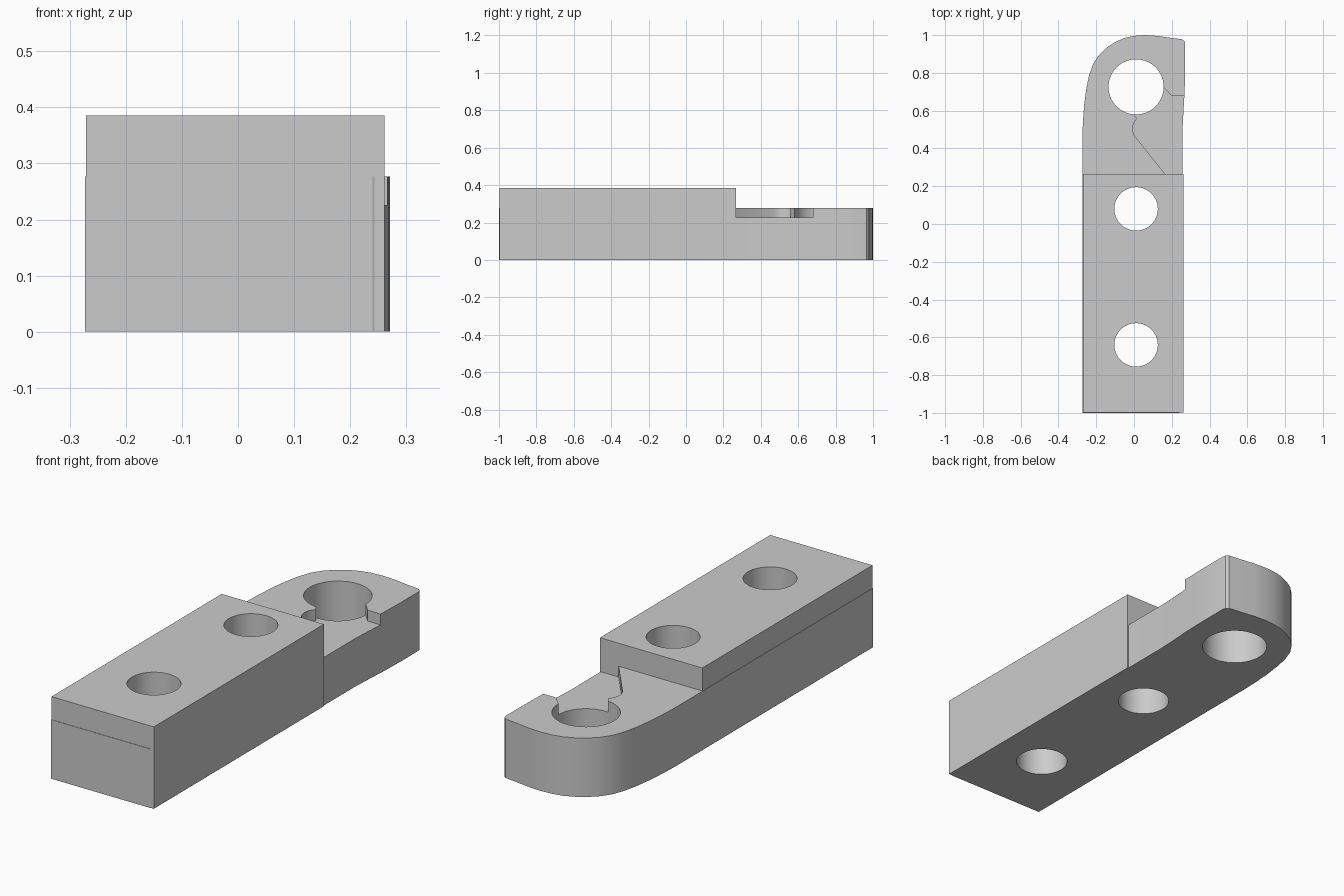
import bpy, bmesh
from math import radians, sin, cos, tau

old = bpy.data.objects.get("Cube")
if old:
    bpy.data.objects.remove(old, do_unlink=True)

grey = bpy.data.materials.new("plain_grey")
grey.use_nodes = True
grey.diffuse_color = (0.6, 0.6, 0.6, 1)
grey.node_tree.nodes["Principled BSDF"].inputs["Base Color"].default_value = (0.6, 0.6, 0.6, 1)


def prism(name, outline, bottom, top):
    """Extrude a closed plan outline from bottom to top."""
    bm = bmesh.new()
    face = bm.faces.new([bm.verts.new((x, y, bottom)) for x, y in outline])
    moved = bmesh.ops.extrude_face_region(bm, geom=[face])["geom"]
    bmesh.ops.translate(bm, vec=(0, 0, top - bottom),
                        verts=[v for v in moved if isinstance(v, bmesh.types.BMVert)])
    bmesh.ops.recalc_face_normals(bm, faces=bm.faces)
    mesh = bpy.data.meshes.new(name)
    bm.to_mesh(mesh)
    bm.free()
    mesh.materials.append(grey)
    obj = bpy.data.objects.new(name, mesh)
    bpy.context.collection.objects.link(obj)
    return obj


def circle(x, y, radius, sides=64):
    return [(x + radius * cos(tau * i / sides), y + radius * sin(tau * i / sides))
            for i in range(sides)]


def combine(body, other, operation):
    """Apply a boolean and remove the tool object."""
    other.hide_render = True
    mod = body.modifiers.new(operation, "BOOLEAN")
    mod.operation, mod.object, mod.solver = operation, other, "EXACT"
    bpy.context.view_layer.objects.active = body
    bpy.ops.object.modifier_apply(modifier=mod.name)
    bpy.data.objects.remove(other, do_unlink=True)


# Full-length plate with a rounded nose
plate_outline = [
    (-0.273, -1), (0.24, -1), (0.257, -0.99), (0.257, 0.5), (0.262, 0.6),
    (0.268, 0.7), (0.271, 0.82), (0.271, 0.95), (0.268, 0.966), (0.255, 0.978),
    (0.19, 0.986), (0.12, 0.996), (0.06, 1), (0.0, 0.996), (-0.05, 0.985),
    (-0.1, 0.963), (-0.145, 0.934), (-0.185, 0.895), (-0.215, 0.85),
    (-0.237, 0.79), (-0.252, 0.72), (-0.264, 0.63), (-0.271, 0.53), (-0.273, 0.45)]
body = prism("clamp_body", plate_outline, 0, 0.277)

# Shallow latch recess open to one side
recess = prism("recess_cutter", [
    (0.4, 0.265), (0.165, 0.265), (0.0, 0.47), (-0.008, 0.5), (-0.003, 0.53),
    (0.015, 0.558), (0.0, 0.58), (0.0, 0.72), (0.155, 0.725), (0.2, 0.678),
    (0.4, 0.678)], 0.226, 0.5)
combine(body, recess, "DIFFERENCE")

# Raised rectangular block
block = prism("raised_block", [
    (-0.271, -0.998), (0.261, -0.998), (0.261, 0.266), (-0.271, 0.266)], 0, 0.385)
combine(body, block, "UNION")

# Two bolt holes and the larger nose hole
for y, radius in ((-0.64, 0.115), (0.08, 0.115), (0.726, 0.146)):
    combine(body, prism("hole_cutter", circle(0.011, y, radius), -0.1, 0.6), "DIFFERENCE")

bpy.ops.object.select_all(action="DESELECT")
body.select_set(True)
bpy.context.view_layer.objects.active = body
bpy.ops.object.shade_smooth_by_angle(angle=radians(30))
